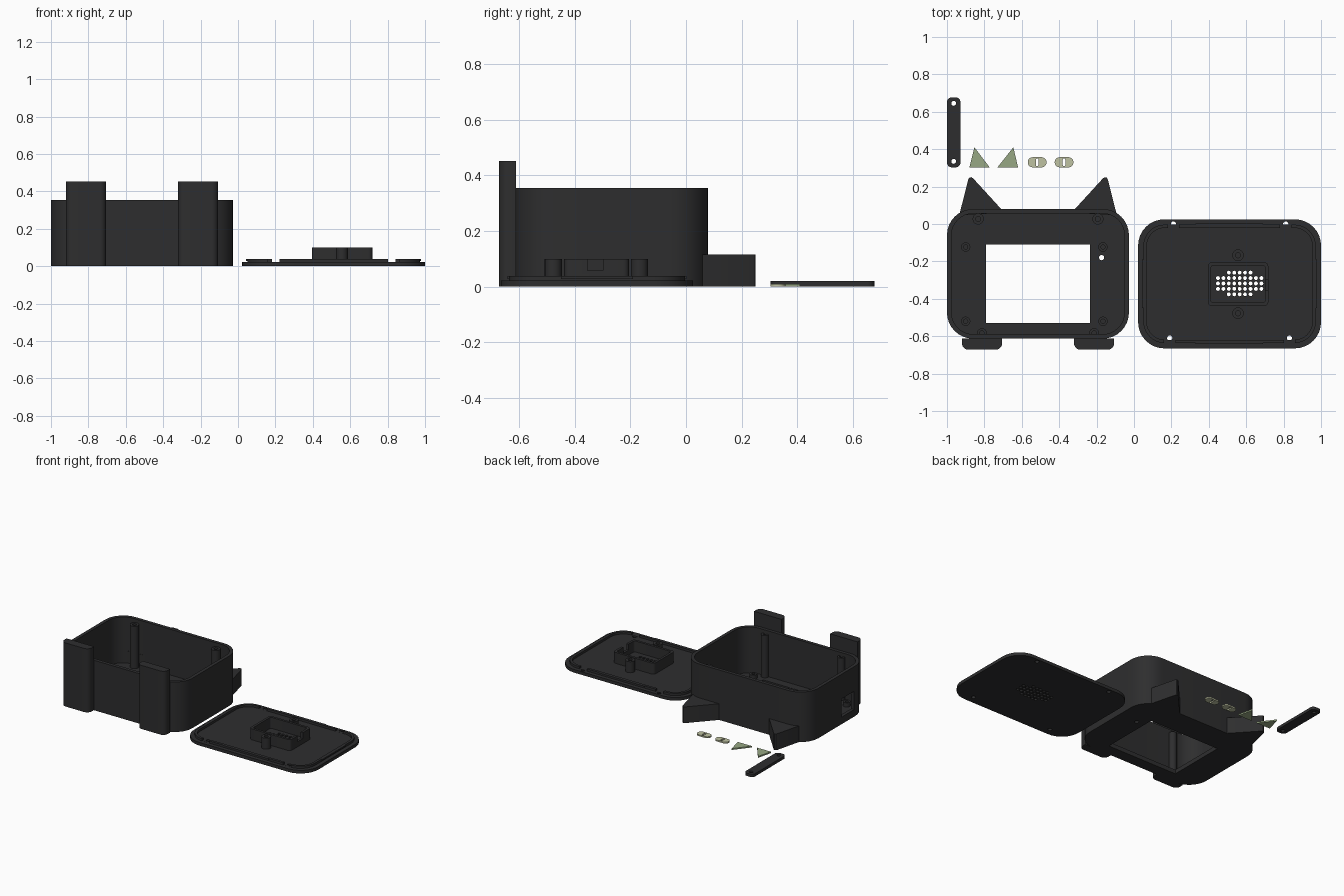
import bpy, bmesh, math

if "Cube" in bpy.data.objects:
    bpy.data.objects.remove(bpy.data.objects["Cube"], do_unlink=True)


def material(name, color):
    m = bpy.data.materials.new(name)
    m.use_nodes = True
    m.diffuse_color = (*color, 1)
    m.node_tree.nodes["Principled BSDF"].inputs["Base Color"].default_value = (*color, 1)
    return m


BLACK = material("matte black", (0.027, 0.027, 0.028))
SAGE = material("sage green", (0.31, 0.39, 0.23))
CREAM = material("pale olive", (0.52, 0.54, 0.36))


def rrect(x0, x1, y0, y1, r, seg=8):
    """Outline of a rounded rectangle."""
    pts = []
    corners = [(x1 - r, y1 - r), (x0 + r, y1 - r), (x0 + r, y0 + r), (x1 - r, y0 + r)]
    for k, (cx, cy) in enumerate(corners):
        for i in range(seg + 1):
            a = math.pi / 2 * (k + i / seg)
            pts.append((cx + r * math.cos(a), cy + r * math.sin(a)))
    return pts


def rect(x0, x1, y0, y1):
    return [(x0, y0), (x1, y0), (x1, y1), (x0, y1)]


def circle(x, y, r, n=20):
    return [(x + r * math.cos(2 * math.pi * i / n), y + r * math.sin(2 * math.pi * i / n))
            for i in range(n)]


def bake(ob):
    bpy.context.view_layer.update()
    return bpy.data.meshes.new_from_object(ob.evaluated_get(bpy.context.evaluated_depsgraph_get()))


def plate(name, z0, z1, outline, holes=(), mat=BLACK):
    """Extrude a flat outline with holes from z0 to z1."""
    cu = bpy.data.curves.new(name, 'CURVE')
    cu.dimensions, cu.fill_mode, cu.extrude = '2D', 'BOTH', (z1 - z0) / 2
    for pts in [outline, *holes]:
        sp = cu.splines.new('POLY')
        sp.points.add(len(pts) - 1)
        for p, (x, y) in zip(sp.points, pts):
            p.co = (x, y, 0, 1)
        sp.use_cyclic_u = True
    tmp = bpy.data.objects.new("profile", cu)
    bpy.context.collection.objects.link(tmp)
    me = bake(tmp)
    bpy.data.objects.remove(tmp)
    bm = bmesh.new()
    bm.from_mesh(me)
    bmesh.ops.remove_doubles(bm, verts=bm.verts, dist=1e-5)
    bmesh.ops.translate(bm, verts=bm.verts, vec=(0, 0, (z0 + z1) / 2))
    bmesh.ops.recalc_face_normals(bm, faces=bm.faces)
    bm.to_mesh(me)
    bm.free()
    me.name = name
    me.materials.clear()
    me.materials.append(mat)
    ob = bpy.data.objects.new(name, me)
    bpy.context.collection.objects.link(ob)
    return ob


def cut(ob, z0, z1, outline):
    """Remove an extruded outline from a part."""
    cutter = plate("cutter", z0, z1, outline)
    cutter.hide_render = True
    mod = ob.modifiers.new("cut", 'BOOLEAN')
    mod.operation, mod.solver, mod.object = 'DIFFERENCE', 'EXACT', cutter
    me = bake(ob)
    ob.modifiers.clear()
    ob.data = me
    bpy.data.objects.remove(cutter)


def boss(name, x, y, z0, z1, r=0.03):
    plate(name, z0, z1, circle(x, y, r), [circle(x, y, r * 0.45)])


# Case: floor with screen window, open-topped wall, cable port
CX = -0.513
T = 0.024
outer = rrect(-1, -0.027, -0.613, 0.08, 0.14)
inner = rrect(-1 + T, -0.027 - T, -0.613 + T, 0.08 - T, 0.14 - T)
plate("case_floor", 0, 0.03, outer,
      [rect(-0.79, -0.235, -0.53, -0.11), circle(-0.173, -0.18, 0.014)])
wall = plate("case_wall", 0.03, 0.355, outer, [inner])
cut(wall, 0.05, 0.18, rect(-1.1, -0.94, -0.46, -0.32))

# Feet, ears and screw posts, mirrored about the case centre
EAR = [(-0.935, 0.045), (-0.886, 0.238), (-0.88, 0.248), (-0.87, 0.25),
       (-0.86, 0.244), (-0.71, 0.08), (-0.71, 0.06)]
for side, s in (("right", 1), ("left", -1)):
    def mx(x):
        return CX + s * (x - CX)
    fx = sorted((mx(-0.92), mx(-0.705)))
    foot = rrect(*fx, -0.672, -0.56, 0.035)
    foot = [(x, min(y, -0.612)) for x, y in foot if y < -0.59]
    foot += [(fx[1], -0.612), (fx[0], -0.612)]
    plate(side + "_foot", 0, 0.452, foot)
    plate(side + "_ear", 0, 0.115, [(mx(x), y) for x, y in EAR])
    boss(side + "_back_post", mx(-0.833), 0.027, 0.03, 0.33)
    boss(side + "_front_post", mx(-0.813), -0.583, 0.03, 0.33, 0.026)
    for end, y in (("back", -0.123), ("front", -0.52)):
        boss(f"{side}_{end}_screen_post", mx(-0.88 - 0.02 * s), y, 0.03, 0.06, 0.025)

# Lid: base plate with screw holes and speaker grille
LX = 0.511
screws = [(LX + s * dx, y) for s in (-1, 1) for dx, y in ((0.3, 0.0), (0.32, -0.61))]
GRID = 0.029
grille = [circle(0.565 + GRID * i, -0.318 + GRID * j, 0.0105, 12)
          for j in range(-2, 3) for i in range(-4, 5) if abs(j) < 2 or abs(i) < 3]
plate("lid_plate", 0, 0.022, rrect(0.022, 1, -0.665, 0.025, 0.14),
      [circle(x, y, 0.014) for x, y in screws] + grille)

# Lid lip, with gaps beside the screws
lip = plate("lid_lip", 0.022, 0.038, rrect(0.05, 0.972, -0.637, -0.003, 0.115),
            [rrect(0.068, 0.954, -0.619, -0.021, 0.097)])
for x, y in screws:
    cut(lip, 0.0225, 0.05, rect(x - 0.03, x + 0.03, y - 0.04, y + 0.04))

# Snap ridges on the lip
for i, (y0, y1) in enumerate(((-0.642, -0.637), (-0.003, 0.002))):
    plate(f"long_snap_{i}", 0.028, 0.038, rect(0.33, 0.69, y0, y1))
for i, (x0, x1) in enumerate(((0.044, 0.05), (0.972, 0.978))):
    plate(f"short_snap_{i}", 0.028, 0.038, rect(x0, x1, -0.45, -0.19))

# Speaker cradle with wire notch, and its screw posts
cradle = plate("speaker_cradle", 0.022, 0.1, rrect(0.395, 0.718, -0.438, -0.205, 0.02, 4),
               [rrect(0.412, 0.701, -0.421, -0.222, 0.012, 4)])
cut(cradle, 0.058, 0.12, rect(0.68, 0.74, -0.355, -0.298))
for end, y in (("back", -0.167), ("front", -0.477)):
    boss(end + "_speaker_post", 0.556, y, 0.022, 0.1, 0.031)

# Loose strap with a hole at each end
plate("strap", 0, 0.02, rrect(-1, -0.928, 0.303, 0.677, 0.025),
      [circle(-0.964, y, 0.013) for y in (0.335, 0.645)])

# Loose inner-ear inserts and slit-pupil eyes
plate("right_ear_insert", 0, 0.01, [(-0.88, 0.303), (-0.772, 0.303), (-0.853, 0.41)], mat=SAGE)
plate("left_ear_insert", 0, 0.01, [(-0.73, 0.303), (-0.62, 0.303), (-0.645, 0.41)], mat=SAGE)
for side, x in (("right", -0.518), ("left", -0.374)):
    plate(side + "_eye", 0, 0.01, rrect(x - 0.05, x + 0.05, 0.303, 0.357, 0.026),
          [rrect(x - 0.007, x + 0.007, 0.31, 0.35, 0.006, 3)], mat=CREAM)

# Smooth the rounded sides, keep edges crisp
bpy.ops.object.select_all(action='DESELECT')
for ob in bpy.context.collection.objects:
    if ob.type == 'MESH':
        ob.select_set(True)
        bpy.context.view_layer.objects.active = ob
bpy.ops.object.shade_smooth_by_angle(angle=math.radians(30))
